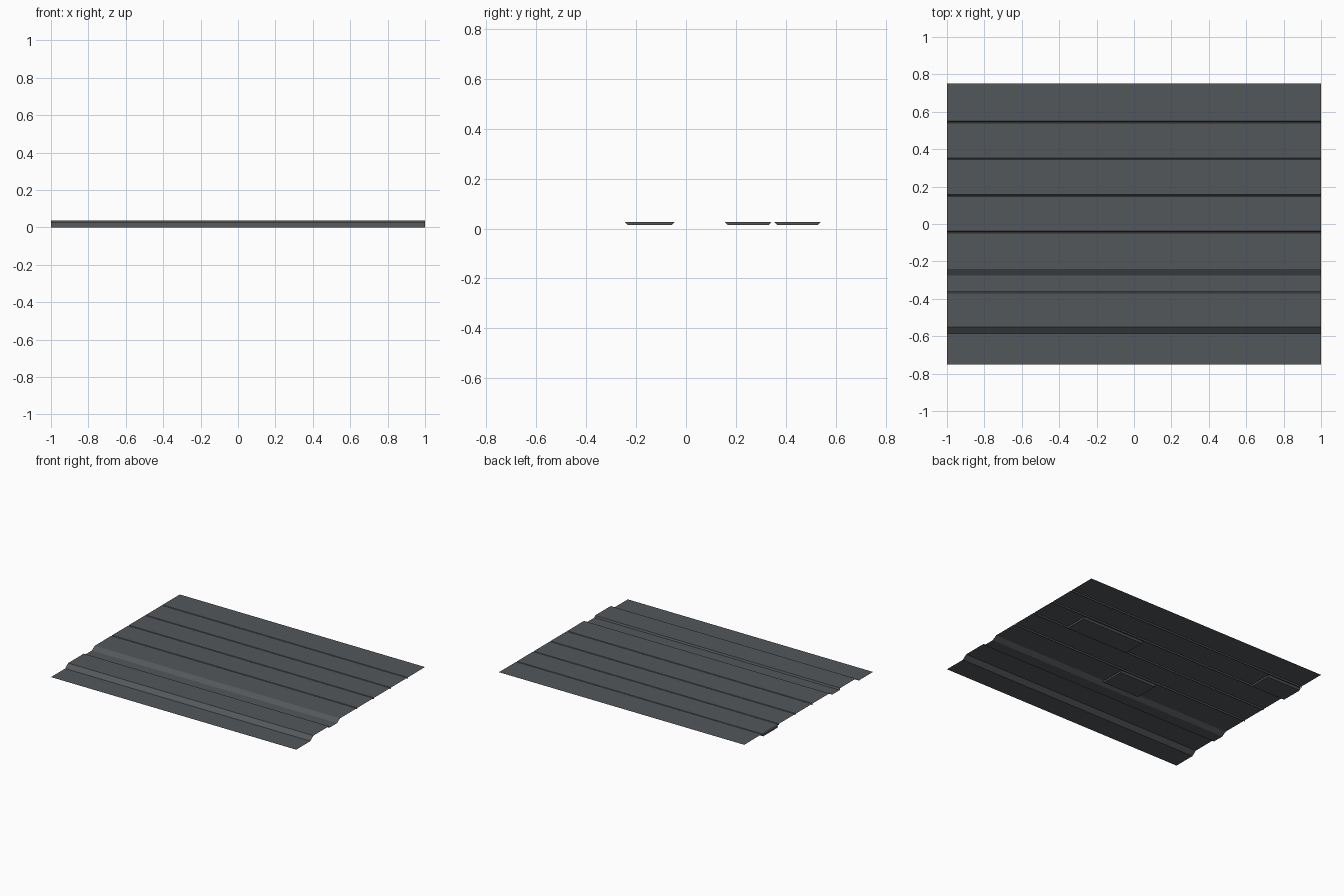
import bpy

if "Cube" in bpy.data.objects:
    bpy.data.objects.remove(bpy.data.objects["Cube"])

# one dark grey material
grey = bpy.data.materials.new("dark grey")
grey.diffuse_color = (0.088, 0.096, 0.105, 1)
grey.use_nodes = True
grey.node_tree.nodes["Principled BSDF"].inputs["Base Color"].default_value = grey.diffuse_color


def make(name, verts, faces):
    mesh = bpy.data.meshes.new(name)
    mesh.from_pydata(verts, [], faces)
    mesh.update()
    mesh.materials.append(grey)
    ob = bpy.data.objects.new(name, mesh)
    bpy.context.collection.objects.link(ob)
    return ob


# ribbed sheet: open side profile (y, z) swept along x
TOP = 0.036
profile = [(-0.75, 0.0), (-0.585, 0.0), (-0.55, 0.027), (-0.368, 0.027),
           (-0.362, 0.014), (-0.275, 0.014), (-0.24, TOP)]
for y in (-0.042, 0.153, 0.349, 0.545):      # narrow grooves between planks
    profile += [(y - 0.005, TOP), (y, 0.027), (y + 0.005, TOP)]
profile.append((0.75, TOP))

verts = [(x, y, z) for y, z in profile for x in (-1, 1)]
faces = [(2 * i, 2 * i + 1, 2 * i + 3, 2 * i + 2) for i in range(len(profile) - 1)]
make("ribbed_sheet", verts, faces)


# shallow pads under the planks, sides tapering inwards below
def pad(name, x0, x1, y0, y1, zb=0.014, zt=0.027, t=0.012):
    v = [(x0, y0 + t, zb), (x1, y0 + t, zb), (x1, y1 - t, zb), (x0, y1 - t, zb),
         (x0, y0, zt), (x1, y0, zt), (x1, y1, zt), (x0, y1, zt)]
    f = [(3, 2, 1, 0), (4, 5, 6, 7)]
    f += [(i, (i + 1) % 4, (i + 1) % 4 + 4, i + 4) for i in range(4)]
    make(name, v, f)


pad("middle_pad", -0.23, 0.07, -0.245, -0.045)
pad("long_pad", 0.21, 0.72, 0.155, 0.343)
pad("edge_pad", -1.0, -0.72, 0.354, 0.54)
